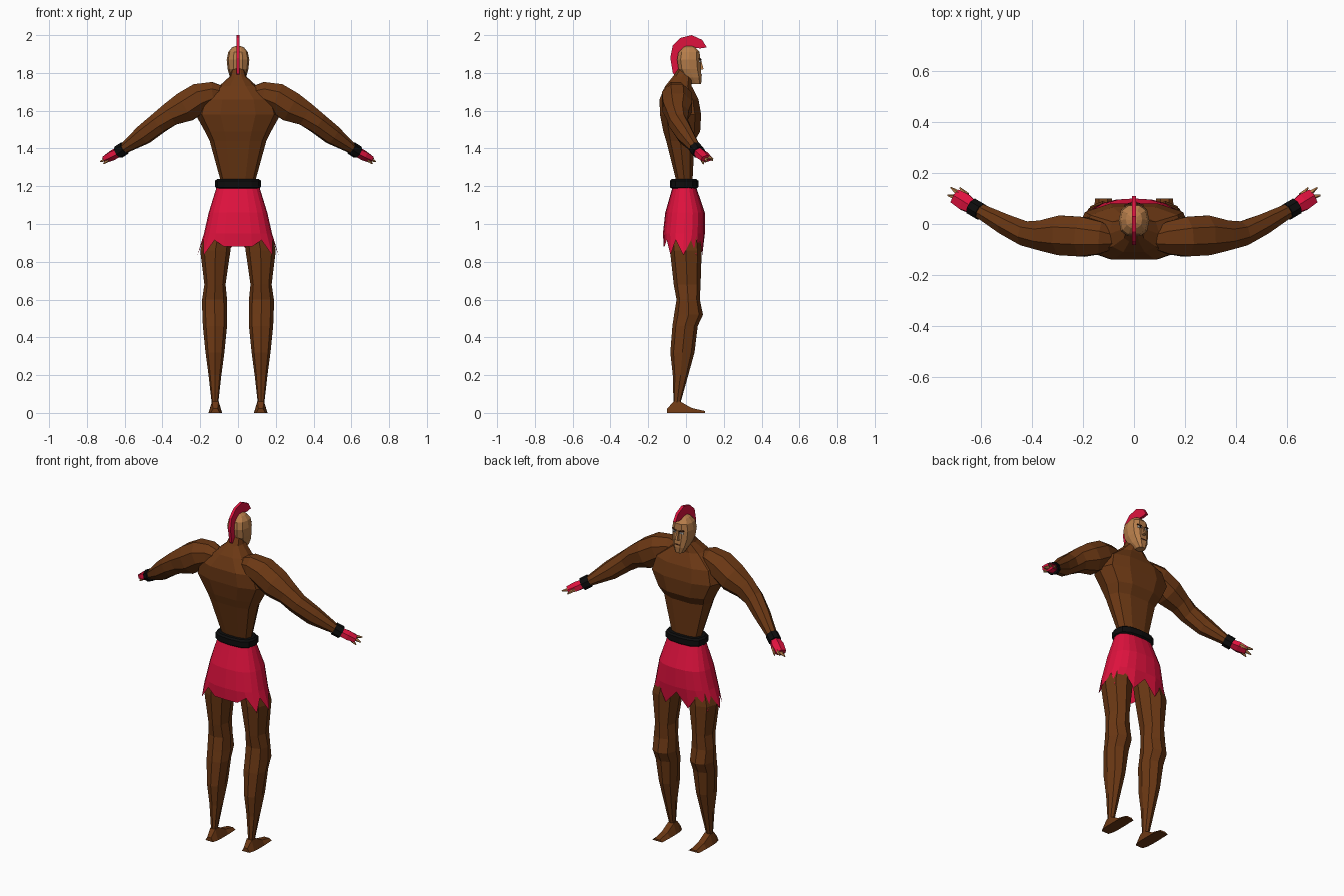
import bpy, bmesh, math
from mathutils import Vector


def material(name, rgb):
    m = bpy.data.materials.new(name)
    m.diffuse_color = (*rgb, 1)
    return m


BROWN = material("dark brown skin", (0.150, 0.040, 0.007))
TAN = material("tan skin", (0.48, 0.21, 0.07))
RED = material("crimson", (0.74, 0.006, 0.048))
BLACK = material("black leather", (0.004, 0.004, 0.004))
WHITE = material("eye white", (0.85, 0.85, 0.82))
DARK = material("face line brown", (0.07, 0.018, 0.006))


def loft(name, rings, mat, caps=True):
    """Skin a list of equally long point rings."""
    bm = bmesh.new()
    rows = [[bm.verts.new(p) for p in r] for r in rings]
    n = len(rows[0])
    for a, b in zip(rows, rows[1:]):
        for i in range(n):
            j = (i + 1) % n
            bm.faces.new((a[i], a[j], b[j], b[i]))
    if caps:
        bm.faces.new(rows[0])
        bm.faces.new(rows[-1])
    bmesh.ops.recalc_face_normals(bm, faces=bm.faces)
    mesh = bpy.data.meshes.new(name)
    bm.to_mesh(mesh)
    bm.free()
    mesh.materials.append(mat)
    ob = bpy.data.objects.new(name, mesh)
    bpy.context.collection.objects.link(ob)
    return ob


def oval(z, rx, back, front, cx=0, n=10, power=0.75):
    """Horizontal squarish ring between y = back and y = front."""
    pts = []
    for k in range(n):
        a = 2 * math.pi * k / n
        c, s = math.cos(a), math.sin(a)
        c = math.copysign(abs(c) ** power, c) if abs(c) > 1e-6 else 0
        s = math.copysign(abs(s) ** power, s) if abs(s) > 1e-6 else 0
        top = 1 if n % 4 == 0 else math.cos(math.pi / n) ** power
        pts.append((cx + rx * c, (back + front) / 2 + (front - back) / 2 * s / top, z))
    return pts


def limb(name, stations, mat, side=1, n=8):
    """Tube through stations (x, y, z, half width, half height)."""
    centres = [Vector((s[0] * side, s[1], s[2])) for s in stations]
    rings = []
    for i, c in enumerate(centres):
        t = (centres[min(i + 1, len(centres) - 1)] - centres[max(i - 1, 0)]).normalized()
        u = Vector((0, 0, 1)).cross(t).normalized()
        v = t.cross(u)
        w, h = stations[i][3:]
        rings.append([c + u * w * math.cos(2 * math.pi * (k + 0.5) / n) * 1.05
                      + v * h * math.sin(2 * math.pi * (k + 0.5) / n) * 1.05 for k in range(n)])
    return loft(name, rings, mat)


def plate(name, x, y, z, w, d, h, mat, tilt=0, turn=0):
    bpy.ops.mesh.primitive_cube_add(size=1, location=(x, y, z), rotation=(0, tilt, turn))
    ob = bpy.context.object
    ob.name = name
    ob.scale = (w, d, h)
    ob.data.materials.append(mat)


# Torso with neck
loft("torso", [oval(*r) for r in (
    (1.14, .09, -.05, .03), (1.24, .095, -.055, .035), (1.44, .15, -.105, .045),
    (1.49, .175, -.12, .075), (1.58, .225, -.138, .08), (1.66, .20, -.14, .066),
    (1.73, .10, -.11, .03), (1.78, .045, -.07, .03), (1.83, .03, -.035, .03))], BROWN)

# Head, nose and mouth
loft("head", [oval(*r) for r in (
    (1.74, .024, .03, .08), (1.775, .042, -.01, .083), (1.82, .055, -.04, .078),
    (1.87, .06, -.047, .075), (1.91, .052, -.04, .072), (1.935, .032, -.015, .05),
    (1.943, .012, .0, .03))], TAN)
loft("nose", [[(-.012, .07, 1.815), (.012, .07, 1.815), (.008, .093, 1.82), (-.008, .093, 1.82)],
              [(-.006, .07, 1.872), (.006, .07, 1.872), (.004, .079, 1.87), (-.004, .079, 1.87)]], TAN)
plate("mouth", 0, .081, 1.79, .036, .006, .005, DARK)

# Crest: pairs of outer and inner (y, z) points
CREST = (((.11, 1.935), (.075, 1.93)), ((.085, 1.975), (.05, 1.932)), ((.03, 2.0), (.01, 1.935)),
         ((-.03, 1.985), (-.02, 1.92)), ((-.07, 1.945), (-.035, 1.90)), ((-.083, 1.88), (-.043, 1.86)),
         ((-.07, 1.80), (-.036, 1.81)), ((-.035, 1.755), (-.026, 1.78)))
loft("crest", [[(-.008, *o), (.008, *o), (.008, *i), (-.008, *i)] for o, i in CREST], RED)

# Belt
loft("belt", [oval(*r, n=12) for r in (
    (1.188, .112, -.076, .056), (1.196, .122, -.086, .066),
    (1.228, .122, -.086, .066), (1.237, .112, -.076, .056))], BLACK)

# Skirt with a ragged hem, shorter at the middle of the back
skirt = [oval(*r, n=20, power=0.8) for r in (
    (1.20, .112, -.07, .052), (1.06, .155, -.11, .10), (.95, .18, -.122, .10), (.90, .19, -.118, .09))]
hem = []
for k, (x, y, z) in enumerate(skirt[-1]):
    low = k % 2 == 0
    z = .835 if low else .915
    if y < 0 and abs(x) < .09:
        z = .88
    hem.append((x * (1.13 if low and abs(x) > .15 else 1), y, z))
skirt[-1] = hem
loft("skirt", skirt, RED, caps=False)

for side, word in ((1, "right"), (-1, "left")):
    # Eyes and brows
    plate(word + "_eye", side * .024, .075, 1.862, .02, .008, .009, WHITE, 0, -side * .25)
    plate(word + "_pupil", side * .023, .0785, 1.862, .007, .006, .008, BLACK, 0, -side * .25)
    plate(word + "_brow", side * .024, .075, 1.873, .026, .009, .005, DARK, -side * .2, -side * .25)

    # Leg
    loft(word + "_leg", [oval(z, rx, b, f, cx * side, 8, 0.9) for z, cx, rx, b, f in (
        (1.12, .065, .05, -.06, .035), (1.0, .095, .068, -.09, .07), (.86, .12, .08, -.085, .083),
        (.68, .122, .056, -.065, .077), (.60, .124, .066, -.05, .073), (.52, .123, .066, -.063, .09),
        (.46, .122, .064, -.072, .062), (.32, .122, .05, -.083, .045), (.20, .122, .034, -.07, .012),
        (.05, .122, .017, -.066, -.03))], BROWN)

    # Foot
    loft(word + "_foot", [[(side * .12 - w, y, 0), (side * .12 + w, y, 0),
                           (side * .12 + w * .5, y, h), (side * .12 - w * .5, y, h)]
                          for y, w, h in ((-.10, .024, .022), (-.066, .034, .06), (-.03, .036, .06),
                                          (.03, .036, .026), (.10, .033, .01))], BROWN)

    # Arm from shoulder to wrist
    limb(word + "_arm", (
        (.08, -.06, 1.685, .04, .045), (.13, -.055, 1.69, .065, .064), (.20, -.05, 1.67, .08, .08),
        (.28, -.045, 1.62, .08, .083), (.36, -.045, 1.58, .06, .064), (.42, -.04, 1.535, .05, .056),
        (.50, -.005, 1.472, .042, .052), (.61, .055, 1.395, .028, .025)), BROWN, side)

    # Wristband, glove and bare fingertips
    limb(word + "_wristband", ((.60, .048, 1.402, .034, .034), (.634, .068, 1.38, .034, .034)), BLACK, side)
    limb(word + "_glove", ((.625, .062, 1.385, .026, .024), (.662, .085, 1.365, .037, .027),
                           (.70, .108, 1.345, .032, .02)), RED, side, 6)
    for name, a, b in (("index", (.685, .118, 1.353), (.718, .143, 1.345)),
                       ("middle", (.695, .105, 1.345), (.73, .112, 1.33)),
                       ("little", (.69, .088, 1.34), (.712, .092, 1.318)),
                       ("thumb", (.655, .112, 1.36), (.682, .142, 1.335))):
        limb(f"{word}_{name}_finger", ((*a, .012, .012), (*b, .003, .003)), TAN, side, 5)
